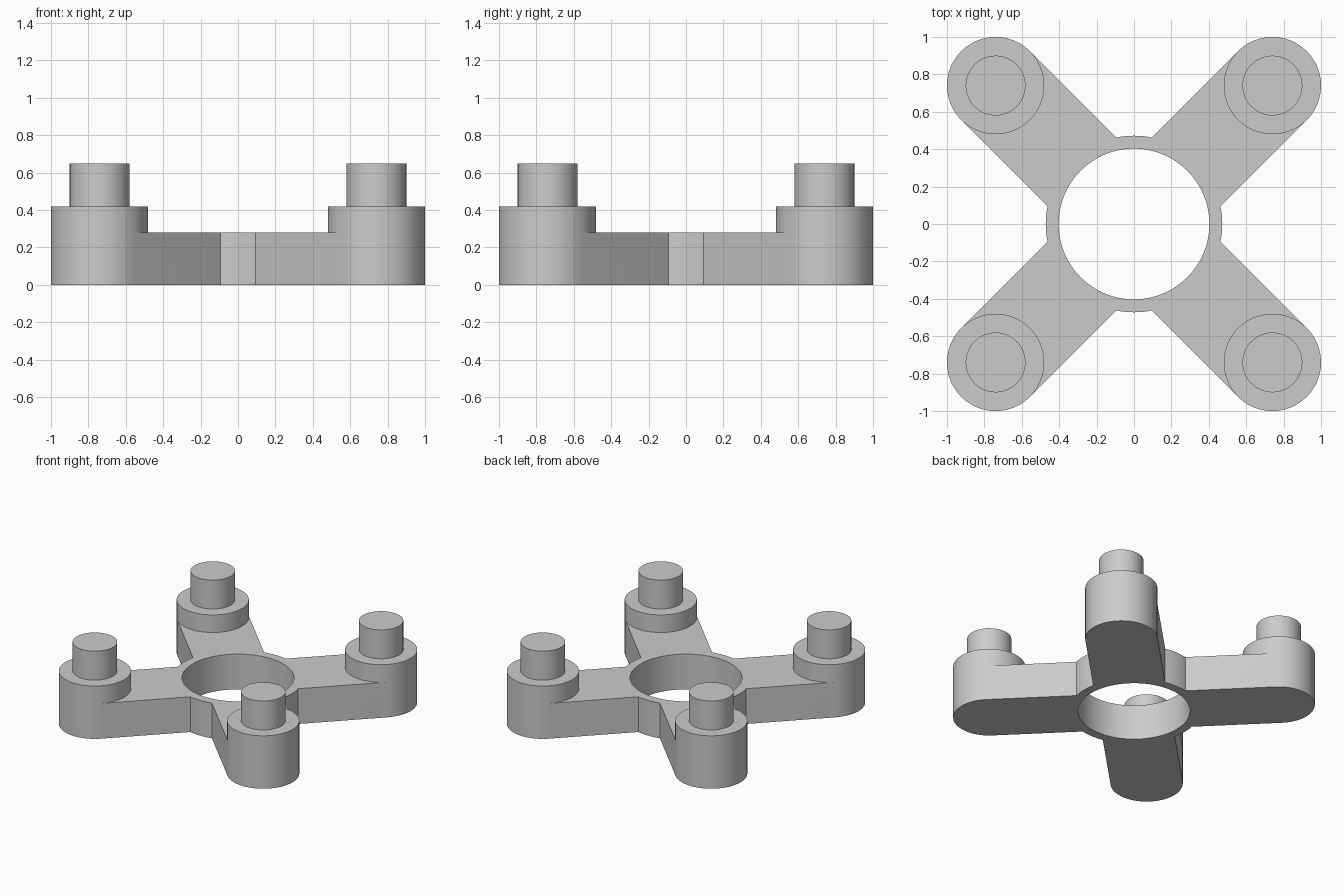
import bpy, bmesh, math
from mathutils import Matrix

if "Cube" in bpy.data.objects:
    bpy.data.objects.remove(bpy.data.objects["Cube"])

BORE, RING = 0.403, 0.472           # central ring radii
BOSS, PEG = 0.26, 0.16              # corner boss and peg radii
REACH = 0.74 * math.sqrt(2)         # ring centre to boss centre
PLATE_Z, BOSS_Z, PEG_Z = 0.28, 0.42, 0.65


def arc(radius, start, end, steps, cx=0.0):
    """Points on an arc, angles in degrees."""
    angles = [math.radians(start + (end - start) * i / steps) for i in range(steps + 1)]
    return [(cx + radius * math.cos(a), radius * math.sin(a)) for a in angles]


bm = bmesh.new()


def loop(points, z, rot):
    return [bm.verts.new(rot @ Matrix.Translation((x, y, z)).translation) for x, y in points]


def wall(points, z0, z1, rot):
    """Strip of quads between two heights."""
    low, high = loop(points, z0, rot), loop(points, z1, rot)
    for i in range(len(points) - 1):
        bm.faces.new((low[i], low[i + 1], high[i + 1], high[i]))


corner = math.degrees(math.asin(BOSS / RING))
ring_a = arc(RING, -45, -corner, 4)
ring_b = arc(RING, corner, 45, 4)
bore = arc(BORE, 45, -45, 24)
boss_outer = arc(BOSS, -90, 90, 32, REACH)
boss_inner = arc(BOSS, -90, -270, 32, REACH)
boss_full = arc(BOSS, -90, 270, 64, REACH)
peg_full = arc(PEG, -90, 270, 64, REACH)

for k in range(4):
    rot = Matrix.Rotation(math.radians(45 + 90 * k), 3, 'Z')
    # plate: underside, top up to the boss, outer wall and bore wall
    outline = ring_a + boss_outer + ring_b
    bm.faces.new(loop(outline + bore, 0, rot))
    bm.faces.new(loop(ring_a + boss_inner + ring_b + bore, PLATE_Z, rot))
    wall(outline, 0, PLATE_Z, rot)
    wall(bore, 0, PLATE_Z, rot)
    # raised boss with its shoulder
    wall(boss_full, PLATE_Z, BOSS_Z, rot)
    rim, foot = loop(boss_full, BOSS_Z, rot), loop(peg_full, BOSS_Z, rot)
    for i in range(64):
        bm.faces.new((rim[i], rim[i + 1], foot[i + 1], foot[i]))
    # peg with its cap
    wall(peg_full, BOSS_Z, PEG_Z, rot)
    bm.faces.new(loop(peg_full[:-1], PEG_Z, rot))

bmesh.ops.remove_doubles(bm, verts=bm.verts[:], dist=0.0005)
bmesh.ops.recalc_face_normals(bm, faces=bm.faces[:])

mesh = bpy.data.meshes.new("four_arm_mount")
bm.to_mesh(mesh)
bm.free()
mount = bpy.data.objects.new("four_arm_mount", mesh)
bpy.context.collection.objects.link(mount)

grey = bpy.data.materials.new("light_grey")
grey.diffuse_color = (0.6, 0.6, 0.6, 1)
grey.use_nodes = True
grey.node_tree.nodes["Principled BSDF"].inputs["Base Color"].default_value = grey.diffuse_color
mesh.materials.append(grey)

bpy.context.view_layer.objects.active = mount
mount.select_set(True)
bpy.ops.object.shade_smooth_by_angle(angle=math.radians(30))
